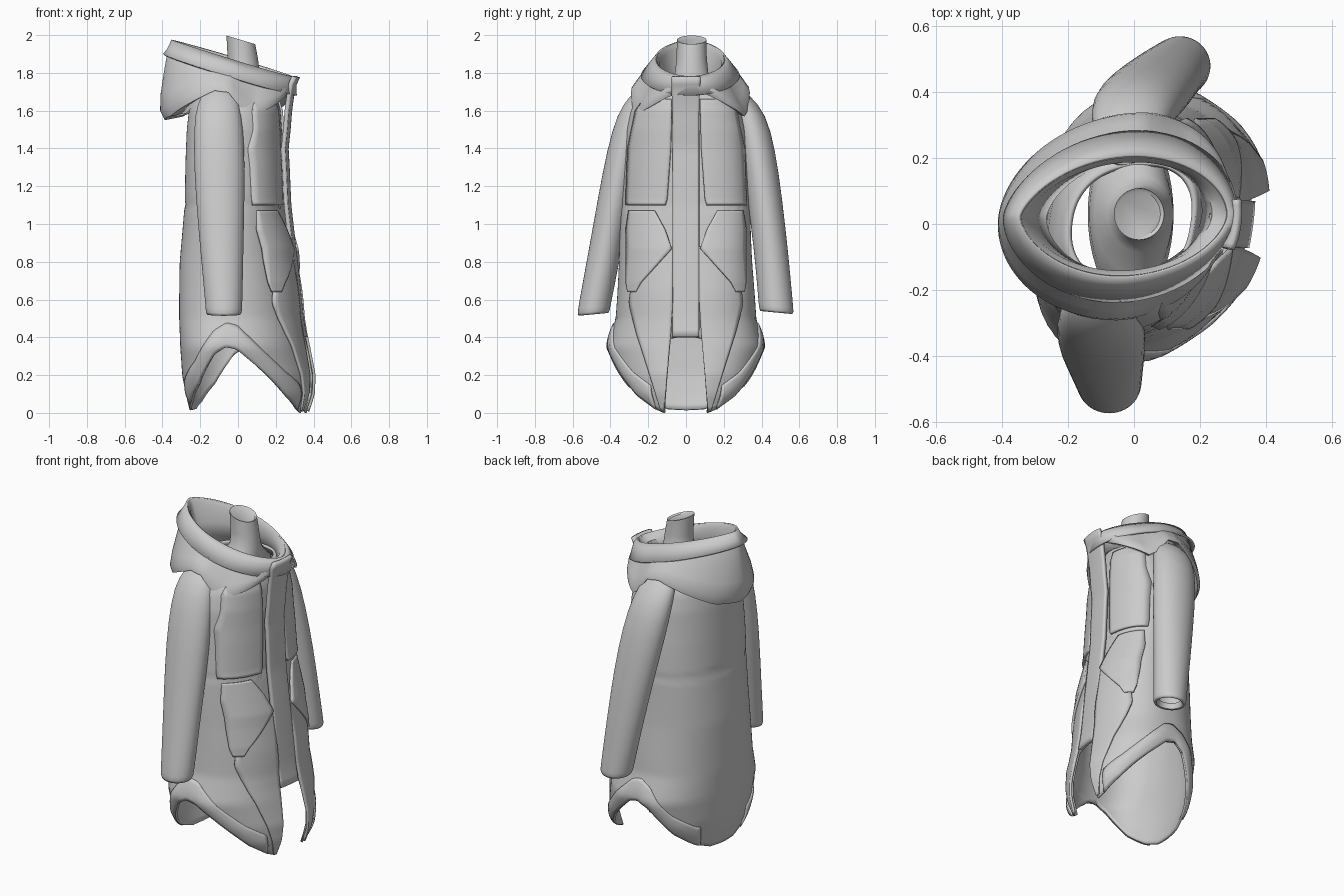
import bpy
from math import sin, cos, radians, pi, exp

if "Cube" in bpy.data.objects:
    bpy.data.objects.remove(bpy.data.objects["Cube"])

SHEAR = 0.13   # garment is twisted slightly on its stand
N = 2.3        # roundness of the body section


def interp(table, t):
    """Linear lookup in rows sorted by first value; returns the remaining values."""
    if t <= table[0][0]:
        return table[0][1:]
    for a, b in zip(table, table[1:]):
        if t <= b[0]:
            k = (t - a[0]) / (b[0] - a[0])
            return [p + (q - p) * k for p, q in zip(a[1:], b[1:])]
    return table[-1][1:]


def loft(name, rows, closed=True, thick=0.0, sub=0, cap=False):
    """Skin rows of points that all have the same length."""
    n = len(rows[0])
    verts = [p for r in rows for p in r]
    faces = []
    for i in range(len(rows) - 1):
        for j in range(n if closed else n - 1):
            k = (j + 1) % n
            faces.append((i * n + j, i * n + k, (i + 1) * n + k, (i + 1) * n + j))
    if cap:
        faces.append(tuple(range((len(rows) - 1) * n, len(rows) * n)))
    me = bpy.data.meshes.new(name)
    me.from_pydata(verts, [], faces)
    ob = bpy.data.objects.new(name, me)
    bpy.context.collection.objects.link(ob)
    bpy.ops.object.select_all(action='DESELECT')
    ob.select_set(True)
    bpy.context.view_layer.objects.active = ob
    bpy.ops.object.shade_smooth_by_angle(angle=radians(40))
    if sub:
        ob.modifiers.new("smooth", 'SUBSURF').levels = sub
        ob.modifiers["smooth"].render_levels = sub
    if thick:
        m = ob.modifiers.new("cloth", 'SOLIDIFY')
        m.thickness, m.offset = thick, 0
    return ob


def shear(x, y, z):
    return (x + SHEAR * y, y, z)


# Coat body: z, back depth, front depth, half width
BODY = [(0, .24, .36, .29), (.1, .265, .385, .34), (.2, .285, .385, .37),
        (.35, .295, .35, .405), (.5, .3, .315, .365), (.8, .295, .27, .345),
        (1.1, .272, .235, .335), (1.3, .265, .23, .325), (1.5, .255, .222, .31),
        (1.6, .245, .215, .285), (1.67, .225, .195, .24), (1.73, .19, .18, .18)]
# Hem height by angle from the front: centre slit, side arches, long back tail
HEM = [(0, .41), (14, .39), (22, 0), (30, .02), (45, .09), (68, .25), (82, .335),
       (92, .35), (104, .31), (125, .15), (145, .06), (162, .02), (180, .015)]


def body_point(deg, z, off=0.0):
    back, front, half = interp(BODY, z)
    c, s = cos(radians(deg)), sin(radians(deg))
    r = (abs(c) ** N + abs(s) ** N) ** (-1 / N)
    off += -.005 * exp(-((z - 1.1) / .014) ** 2)               # waist seam
    off += .004 * sin(deg / 19 + 3 * z) * sin(5 * z)            # soft drape
    return shear(((front if c > 0 else back) + off) * r * c, (half + off) * r * s, z)


def hem(deg):
    return interp(HEM, abs(deg))[0]


rows = []
for i in range(61):
    k = i / 60
    rows.append([body_point(a, hem(a) + (1.73 - hem(a)) * k) for a in range(-180, 180, 2)])
loft("coat_body", rows, thick=.014)

# Turned hem cuffs on both side arches
for side, sgn in (("right", -1), ("left", 1)):
    rows = []
    for i in range(7):
        rows.append([body_point(sgn * a, hem(a) + i * .021,
                                .007 + .008 * sin(pi * i / 6))
                     for a in range(30, 151, 3)])
    loft("hem_cuff_" + side, rows, False, .012)


def panel(name, table, sgn=1, thick=.014, cols=10, steps=36):
    """Cloth panel laid on the coat front; rows are z, y start, y end, lift."""
    rows = []
    z0, z1 = table[0][0], table[-1][0]
    for i in range(steps + 1):
        z = z0 + (z1 - z0) * i / steps
        a, b, lift = interp(table, z)
        _, front, half = interp(BODY, z)
        row = []
        for j in range(cols + 1):
            y = a + (b - a) * j / cols
            x = front * max(0.02, 1 - min(1, abs(y) / half) ** N) ** (1 / N) + lift
            row.append(shear(x, sgn * y, z))
        rows.append(row)
    return loft(name, rows, False, thick)


# Front placket that rises into the stand collar
panel("front_placket", [(.4, -.07, .07, .012), (.8, -.07, .07, .03), (1.1, -.07, .07, .03),
                        (1.4, -.07, .07, .025), (1.6, -.07, .07, .055),
                        (1.78, -.075, .075, .135)], thick=.022)
for side, sgn in (("right", -1), ("left", 1)):
    # Chest storm flap, folded pocket flap and lower front overlay
    panel("chest_panel_" + side, [(1.1, .11, .315, .022), (1.13, .1, .315, .018),
                                  (1.4, .08, .305, .01), (1.6, .075, .265, .01),
                                  (1.66, .075, .22, .01)], sgn)
    panel("pocket_flap_" + side, [(.64, .265, .305, .045), (.69, .24, .315, .05),
                                  (.87, .075, .315, .045), (.97, .11, .315, .028),
                                  (1.07, .165, .3, .01)], sgn)
    panel("lower_overlay_" + side, [(.01, .115, .13, .012), (.2, .1, .19, .014),
                                    (.42, .08, .26, .02), (.58, .07, .3, .032),
                                    (.65, .07, .29, .035), (.88, .07, .09, .03)], sgn)


def sleeve(name, path):
    """Tube of ellipses; rows are z, x, y, x radius, y radius."""
    rows = []
    for z, x, y, rx, ry in path:
        tilt = .1 if y > 0 else -.1
        rows.append([(x + rx * cos(t), y + ry * sin(t), z - tilt * ry * sin(t))
                     for t in (2 * pi * i / 24 for i in range(24))])
    loft(name, rows, True, .012, 1)


sleeve("sleeve_right", [(1.72, -.1, -.2, .05, .04), (1.68, -.1, -.235, .09, .06),
                        (1.59, -.105, -.28, .12, .08), (1.4, -.1, -.328, .13, .085),
                        (1.15, -.095, -.375, .125, .085), (.85, -.085, -.43, .108, .083),
                        (.58, -.075, -.482, .093, .081), (.53, -.075, -.49, .09, .08),
                        (.52, -.075, -.49, .085, .075), (.56, -.075, -.484, .07, .062)])
sleeve("sleeve_left", [(1.73, -.03, .22, .05, .04), (1.69, -.02, .27, .09, .06),
                       (1.59, -.01, .335, .12, .085), (1.4, .02, .378, .13, .09),
                       (1.15, .06, .415, .122, .088), (.85, .1, .452, .105, .085),
                       (.58, .135, .475, .09, .086), (.54, .14, .479, .088, .086),
                       (.53, .14, .479, .082, .08), (.57, .135, .472, .068, .066)])

# Fallen hood: lower edge height by angle gives the collar points and the back drop
EDGE = [(0, 1.73), (14, 1.69), (38, 1.63), (64, 1.575), (72, 1.60), (88, 1.70), (100, 1.71),
        (125, 1.64), (150, 1.575), (180, 1.555)]


def hood_ring(back, front, half, z_of, power):
    """Almond ring around the neck, more pointed towards the back."""
    ring = []
    for a in range(-180, 180, 4):
        c, s = cos(radians(a)), sin(radians(a))
        x = (front if c > 0 else back) * c
        p = power + (.18 if c < 0 else 0)
        y = half * abs(s) ** p * (1 if s > 0 else -1)
        ring.append(shear(x - .02, y, 0)[:2] + (z_of(a, x),))
    # the almond sits slightly to the wearer's left
    return [(x, y + .023, z) for x, y, z in ring]


def rim(a, x):
    return 1.866 - .31 * x


def edge(a, x):
    return interp(EDGE, abs(a))[0]


def mix(k):
    return lambda a, x: rim(a, x) * (1 - k) + edge(a, x) * k


loft("hood", [hood_ring(.25, .23, .175, lambda a, x: 1.70 - .05 * x, 1.0),
              hood_ring(.285, .26, .175, lambda a, x: 1.79 - .15 * x, 1.1),
              hood_ring(.315, .285, .17, lambda a, x: rim(a, x) - .02, 1.15),
              hood_ring(.325, .3, .18, rim, 1.15),
              hood_ring(.345, .315, .2, mix(.12), 1.1),
              hood_ring(.365, .315, .24, mix(.4), 1.03),
              hood_ring(.383, .31, .28, mix(.7), .92),
              hood_ring(.385, .3, .305, mix(.9), .88),
              hood_ring(.365, .295, .31, edge, .88),
              hood_ring(.27, .25, .26, lambda a, x: edge(a, x) + .02, .95)],
     True, .012)

# Wide band folded over the hood opening
loft("hood_band", [hood_ring(.327, .302, .182, lambda a, x: rim(a, x) + .006, 1.15),
                   hood_ring(.35, .322, .206, mix(.12), 1.1),
                   hood_ring(.372, .324, .256, lambda a, x: rim(a, x) - .085, 1.03)],
     True, .012)

# Stand neck that spreads into narrow shoulder bridges
rows = []
for z, x, rx, ry in [(1.60, -.01, .13, .27), (1.66, -.01, .125, .24), (1.71, .0, .12, .18),
                     (1.76, .02, .1, .115), (1.8, .03, .085, .088), (1.88, .025, .08, .08),
                     (1.975, .015, .076, .078)]:
    rows.append([(x + rx * cos(t), .03 + ry * sin(t), z - (.3 * rx * cos(t) if z > 1.9 else 0))
                 for t in (2 * pi * i / 40 for i in range(40))])
rows.append([(.013 + (x - .015) * .88, .03 + (y - .03) * .88, z - .006) for x, y, z in rows[-1]])
loft("stand_neck", rows, True, cap=True)
